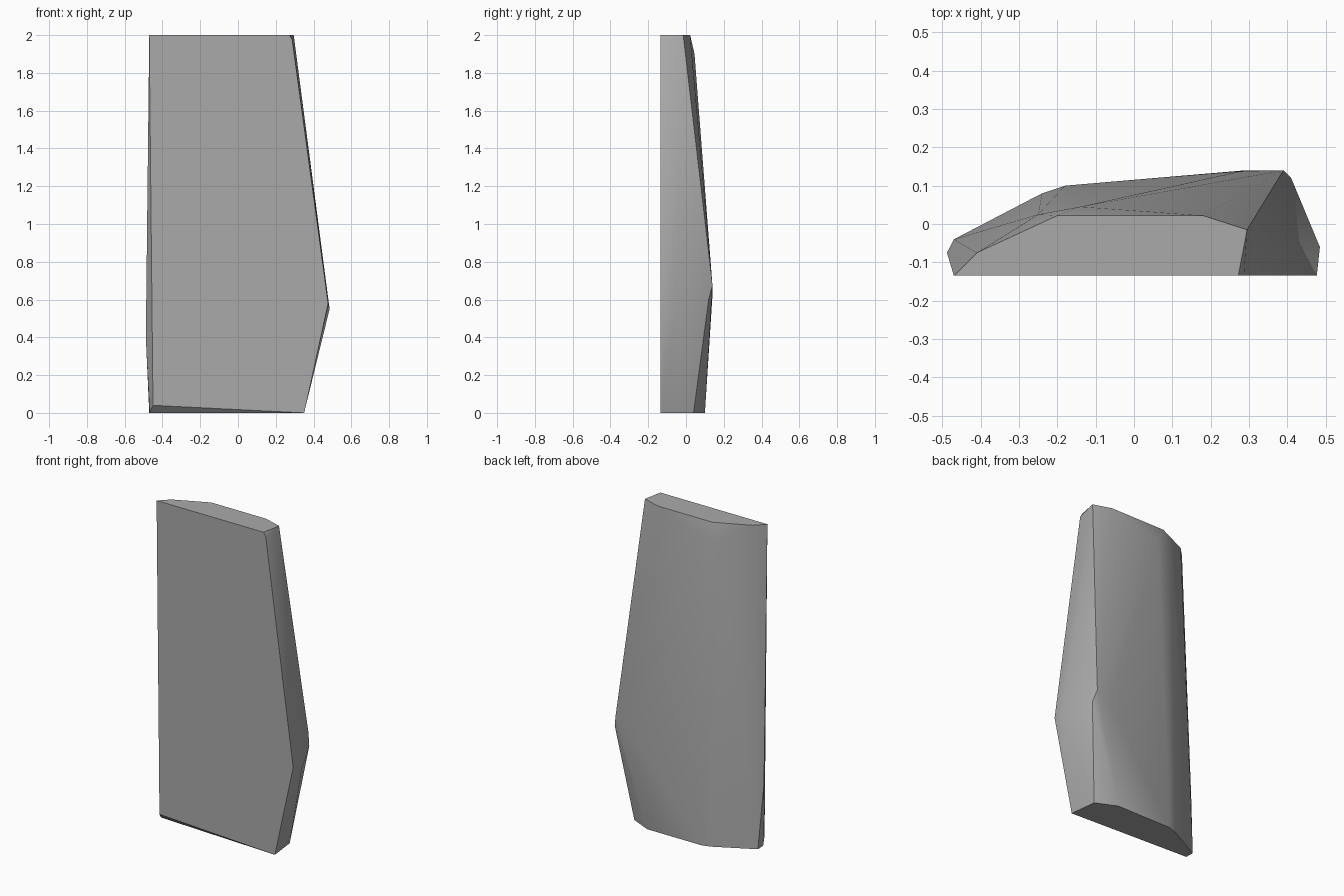
import bpy
import bmesh
import math

default_cube = bpy.data.objects.get("Cube")
if default_cube:
    bpy.data.objects.remove(default_cube, do_unlink=True)

FRONT = -0.135  # depth of the flat front plane


def make_material(name, colour):
    material = bpy.data.materials.new(name)
    material.use_nodes = True
    material.diffuse_color = colour
    shader = material.node_tree.nodes["Principled BSDF"]
    shader.inputs["Base Color"].default_value = colour
    shader.inputs["Roughness"].default_value = 0.9
    return material


def level(height, outline):
    """Lift a flat outline to the given height."""
    return [(x, y, height) for x, y in outline]


def build_hull(name, points, material, smooth_angle):
    """Wrap a faceted stone around its corner points."""
    mesh = bpy.data.meshes.new(name)
    bm = bmesh.new()
    for point in points:
        bm.verts.new(point)
    result = bmesh.ops.convex_hull(bm, input=bm.verts[:])
    leftovers = {v for v in result["geom_interior"] + result["geom_unused"]
                 if isinstance(v, bmesh.types.BMVert) and v.is_valid}
    bmesh.ops.delete(bm, geom=list(leftovers), context="VERTS")
    # Merge the triangles of the flat front, top and base
    bmesh.ops.dissolve_limit(bm, angle_limit=math.radians(0.5),
                             verts=bm.verts[:], edges=bm.edges[:])
    bmesh.ops.recalc_face_normals(bm, faces=bm.faces[:])
    bm.to_mesh(mesh)
    bm.free()
    stone = bpy.data.objects.new(name, mesh)
    bpy.context.collection.objects.link(stone)
    mesh.materials.append(material)
    bpy.ops.object.select_all(action="DESELECT")
    stone.select_set(True)
    bpy.context.view_layer.objects.active = stone
    bpy.ops.object.shade_smooth_by_angle(angle=math.radians(smooth_angle))
    return stone


# Flat top with a chipped front corner
top = level(2, [(-0.47, FRONT), (0.272, FRONT), (0.295, -0.015),
                (0.18, 0.022), (-0.2, 0.022), (-0.41, -0.075)])
chip = [(0.287, FRONT, 1.975)]

# Bevelled shoulder at the back of the top
shoulder = level(1.9, [(-0.14, 0.045), (-0.25, 0.025)])

# Widest part, bulging to one side and the back
bulge = [(0.39, 0.14, 0.675), (0.29, 0.14, 0.62), (0.41, 0.12, 0.6),
         (0.485, -0.06, 0.55), (0.477, FRONT, 0.58)]

# Slightly swollen opposite edge
narrow_edge = [(-0.488, -0.075, 0.4), (-0.45, FRONT, 0.04)]

# Curved base
base = level(0, [(0.35, FRONT), (0.33, 0.04), (0.2, 0.1), (-0.18, 0.1),
                 (-0.24, 0.08), (-0.47, -0.04), (-0.468, -0.095)])

stone_grey = make_material("stone grey", (0.4, 0.4, 0.4, 1))
build_hull("stone_slab", top + chip + shoulder + bulge + narrow_edge + base,
           stone_grey, 30)
